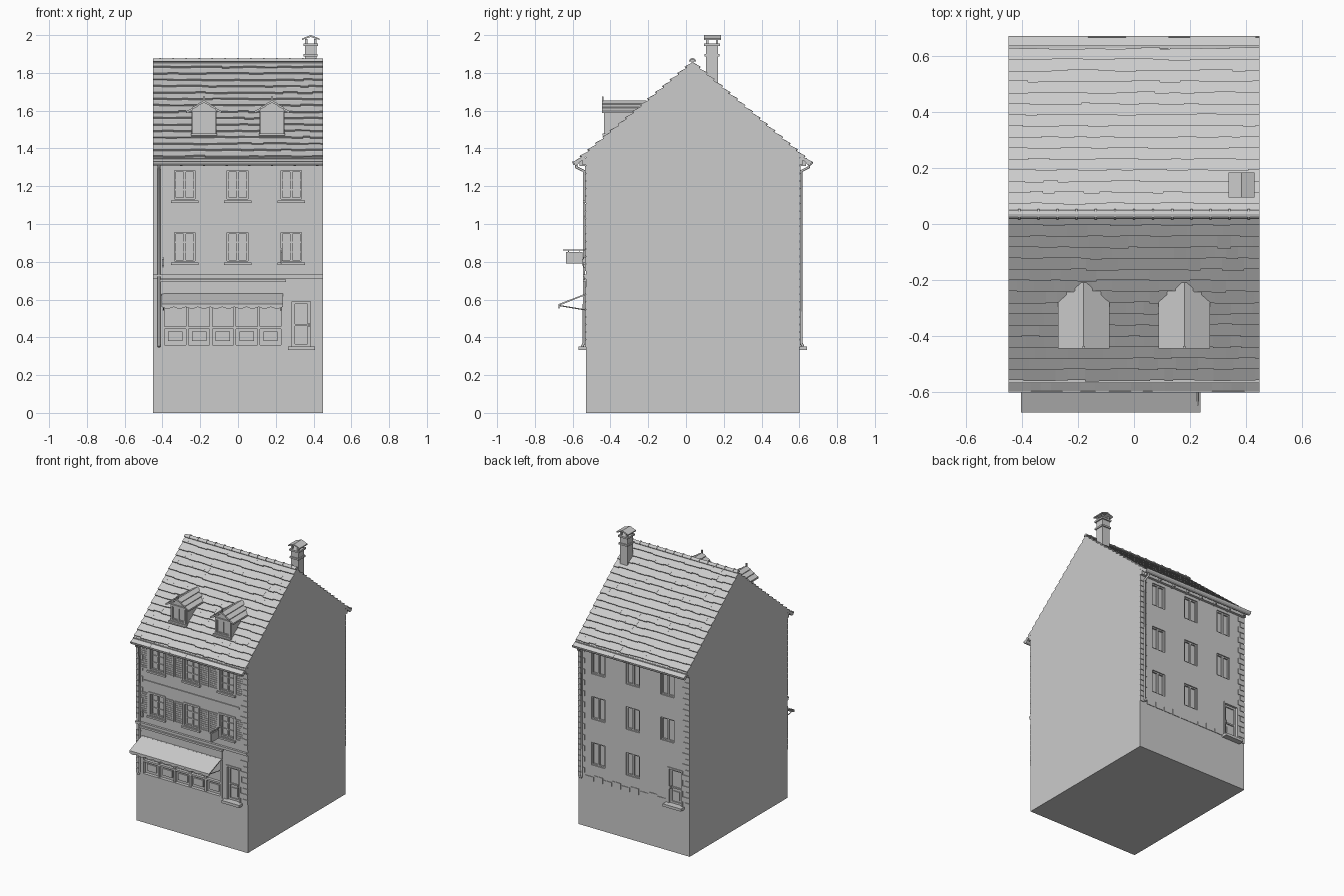
import bpy, bmesh, math, random

random.seed(4)
cube = bpy.data.objects.get("Cube")
if cube:
    bpy.data.objects.remove(cube, do_unlink=True)

grey = bpy.data.materials.new("stone grey")
grey.use_nodes = True
grey.diffuse_color = (0.6, 0.6, 0.6, 1)
grey.node_tree.nodes["Principled BSDF"].inputs["Base Color"].default_value = (0.6, 0.6, 0.6, 1)

HALF = 0.45                      # half width of the house
RIDGE_Y, RIDGE_Z = 0.035, 1.868
RUN, DROP = 0.635, 0.54          # roof slope, horizontal and vertical
LENGTH = math.hypot(RUN, DROP)
FRONT, BACK = (-0.53, -1), (0.60, 1)   # wall plane and outward direction


def prism(bm, pts, axis, a, b):
    """Extrude a profile along x (points are y, z) or along y (points are x, z)."""
    def ring(k):
        return [bm.verts.new((k, p, q) if axis == "x" else (p, k, q)) for p, q in pts]
    lo, hi = ring(a), ring(b)
    bm.faces.new(lo)
    bm.faces.new(hi[::-1])
    for i in range(len(pts)):
        j = (i + 1) % len(pts)
        bm.faces.new((lo[i], hi[i], hi[j], lo[j]))


def block(bm, wall, x0, x1, z0, z1, d0, d1):
    """Box on a wall, from depth d0 to d1 outward from its plane."""
    y, s = wall
    prism(bm, [(x0, z0), (x1, z0), (x1, z1), (x0, z1)], "y", y + s * d0, y + s * d1)


def frame(bm, wall, x0, x1, z0, z1, t, d0, d1):
    block(bm, wall, x0, x0 + t, z0, z1, d0, d1)
    block(bm, wall, x1 - t, x1, z0, z1, d0, d1)
    block(bm, wall, x0 + t, x1 - t, z0, z0 + t, d0, d1)
    block(bm, wall, x0 + t, x1 - t, z1 - t, z1, d0, d1)


def finish(name, bm):
    bmesh.ops.recalc_face_normals(bm, faces=bm.faces[:])
    mesh = bpy.data.meshes.new(name)
    bm.to_mesh(mesh)
    bm.free()
    mesh.materials.append(grey)
    ob = bpy.data.objects.new(name, mesh)
    bpy.context.collection.objects.link(ob)
    return ob


def tube(name, pts, r):
    cu = bpy.data.curves.new(name, "CURVE")
    cu.dimensions = "3D"
    cu.bevel_depth, cu.bevel_resolution, cu.use_fill_caps = r, 2, True
    sp = cu.splines.new("POLY")
    sp.points.add(len(pts) - 1)
    for p, co in zip(sp.points, pts):
        p.co = (*co, 1)
    cu.materials.append(grey)
    bpy.context.collection.objects.link(bpy.data.objects.new(name, cu))


def slope(s, t, n):
    """Point on the roof profile: t down the slope, n along its normal."""
    c, v = RUN / LENGTH, DROP / LENGTH
    return (RIDGE_Y + s * (t * c + n * v), RIDGE_Z - t * v + n * c)


# Openings, as wall, x0, x1, z0, z1
FRONT_X, BACK_X = (-0.282, -0.002, 0.282), (0.29, 0.01, -0.27)
front_windows = [(FRONT, x - 0.055, x + 0.055, z, z + 0.155) for x in FRONT_X for z in (0.80, 1.13)]
back_windows = [(BACK, x - 0.055, x + 0.055, z, z + 0.165)
                for x in BACK_X for z in (0.46, 0.795, 1.125) if x > -0.2 or z > 0.5]
doors = [(FRONT, 0.287, 0.383, 0.35, 0.59), (BACK, -0.385, -0.285, 0.35, 0.60)]
shop = (FRONT, -0.395, 0.235, 0.36, 0.62)

# House body with recessed openings
bm = bmesh.new()
wall_top = lambda wall: RIDGE_Z - 0.016 - DROP / RUN * abs(wall[0] - RIDGE_Y)
prism(bm, [(FRONT[0], 0), (BACK[0], 0), (BACK[0], wall_top(BACK)),
           (RIDGE_Y, RIDGE_Z - 0.016), (FRONT[0], wall_top(FRONT))], "x", -HALF, HALF)
body = finish("house_body", bm)
bm = bmesh.new()
for o in front_windows + back_windows + doors + [shop]:
    block(bm, *o, -0.018, 0.05)
cutter = finish("opening_cutter", bm)
cutter.hide_render = True
mod = body.modifiers.new("openings", "BOOLEAN")
mod.operation, mod.solver, mod.object = "DIFFERENCE", "EXACT", cutter
bpy.context.view_layer.objects.active = body
bpy.ops.object.modifier_apply(modifier=mod.name)
bpy.data.objects.remove(cutter, do_unlink=True)

# Window surrounds, glazing bars and sills
bm = bmesh.new()
for wall, x0, x1, z0, z1 in front_windows + back_windows:
    xc, h = (x0 + x1) / 2, z1 - z0
    if wall is FRONT:
        frame(bm, wall, x0 - 0.013, x1 + 0.013, z0 - 0.01, z1 + 0.012, 0.013, -0.01, 0.006)
        block(bm, wall, x0 - 0.018, x1 + 0.018, z0 - 0.018, z0 - 0.005, 0, 0.016)
        for k in (1, 2):
            block(bm, wall, x0, x1, z0 + h * k / 3 - 0.003, z0 + h * k / 3 + 0.003, -0.02, -0.011)
    frame(bm, wall, x0, x1, z0, z1, 0.009, -0.02, -0.008)
    block(bm, wall, xc - 0.006, xc + 0.006, z0, z1, -0.02, -0.008)
finish("windows", bm)

# Louvred shutters
bm = bmesh.new()
for wall, x0, x1, z0, z1 in front_windows:
    for a in (x0 - 0.083, x1 + 0.015):
        frame(bm, wall, a, a + 0.068, z0, z1, 0.008, 0, 0.006)
        for k in range(9):
            z = z0 + 0.012 + k * 0.015
            block(bm, wall, a + 0.008, a + 0.06, z, z + 0.009, 0, 0.004)
finish("shutters", bm)

# Doors with panels, surrounds, handles and steps
bm = bmesh.new()
for wall, x0, x1, z0, z1 in doors:
    frame(bm, wall, x0 - 0.012, x1 + 0.012, z0 - 0.012, z1 + 0.012, 0.012, -0.01, 0.006)
    frame(bm, wall, x0, x1, z0, z1, 0.014, -0.02, -0.01)
    block(bm, wall, x0 + 0.025, x1 - 0.025, z0 + 0.03, z0 + 0.09, -0.02, -0.012)
    block(bm, wall, x0, x1, z0 + 0.11, z0 + 0.12, -0.02, -0.01)
    block(bm, wall, x1 - 0.01, x1 - 0.004, z0 + 0.105, z0 + 0.125, -0.012, 0.006)
    block(bm, wall, x0 - 0.022, x1 + 0.025, 0.333, 0.352, 0, 0.04)
block(bm, FRONT, 0.392, 0.402, 0.50, 0.57, 0, 0.006)
finish("doors_and_steps", bm)

# Shopfront: surround, posts, stall panels, sign board
bm = bmesh.new()
_, x0, x1, z0, z1 = shop
frame(bm, FRONT, x0 - 0.01, x1 + 0.01, z0 - 0.015, z1 + 0.01, 0.015, -0.01, 0.006)
block(bm, FRONT, x0, x1, 0.445, 0.458, -0.02, 0.004)
for k in range(6):
    x = x0 + (x1 - x0) * k / 5
    block(bm, FRONT, x - 0.007, x + 0.007, z0, z1, -0.02, 0)
    if k < 5:
        block(bm, FRONT, x + 0.025, x + 0.101, z0 + 0.02, 0.43, -0.02, -0.008)
block(bm, FRONT, x0 - 0.01, x1 + 0.01, 0.635, 0.692, 0, 0.006)
block(bm, FRONT, x0 - 0.018, x1 + 0.018, 0.692, 0.706, 0, 0.016)
finish("shopfront", bm)

# Awning with scalloped valance and struts
bm = bmesh.new()
prism(bm, [(-0.53, 0.632), (-0.53, 0.624), (-0.672, 0.568), (-0.675, 0.576)], "x", -0.405, 0.238)
edge = [(-0.405 + 0.643 * k / 60, 0.561 - 0.009 * abs(math.sin(math.pi * k / 6))) for k in range(61)]
prism(bm, [(-0.405, 0.576)] + edge + [(0.238, 0.576)], "y", -0.675, -0.671)
finish("awning", bm)
for x in (-0.395, 0.228):
    tube("awning_strut", [(x, -0.53, 0.545), (x, -0.67, 0.568)], 0.003)

# String courses and eaves cornices
bm = bmesh.new()
block(bm, FRONT, -0.385, 0.385, 1.035, 1.046, 0, 0.007)
block(bm, FRONT, -HALF, HALF, 0.71, 0.722, 0, 0.01)
block(bm, FRONT, -HALF, HALF, 0.722, 0.732, 0, 0.016)
for wall in (FRONT, BACK):
    block(bm, wall, -HALF, HALF, 1.312, 1.345, 0, 0.018)
    block(bm, wall, -HALF, HALF, 1.335, 1.35, 0, 0.04)
    for k in range(8):
        x = -0.42 + k * 0.12
        block(bm, wall, x - 0.006, x + 0.006, 1.308, 1.335, 0, 0.035)
finish("cornices", bm)

# Corner quoins and rear plinth stones
bm = bmesh.new()
for wall in (FRONT, BACK):
    for k in range(24):
        z, w = 0.35 + k * 0.04, 0.055 if k % 2 else 0.035
        if wall is FRONT and 0.69 < z + 0.036 < 0.77:
            continue
        for s in (-1, 1):
            block(bm, wall, *sorted((s * HALF, s * (HALF - w))), z, z + 0.036, 0, 0.005)
for k in range(9):
    x = -0.26 + k * 0.073
    block(bm, BACK, x, x + 0.066, 0.345, 0.375 + 0.012 * (k % 2), 0, 0.004)
finish("quoins", bm)

# Roof deck and overlapping tile courses
bm = bmesh.new()
for s in (-1, 1):
    prism(bm, [slope(s, 0, -0.01), slope(s, LENGTH, -0.01), slope(s, LENGTH, -0.024),
               (RIDGE_Y, RIDGE_Z - 0.05)], "x", -HALF, HALF)
finish("roof_deck", bm)
bm = bmesh.new()
ROWS = 16
for s in (-1, 1):
    for r in range(ROWS):
        t0, t1 = LENGTH * r / ROWS, LENGTH * (r + 1) / ROWS
        x = -HALF
        while x < HALF:
            end = min(HALF, x + random.uniform(0.03, 0.08))
            j = t1 + random.uniform(-0.004, 0.004)
            prism(bm, [slope(s, t0, -0.011), slope(s, j, 0), slope(s, j, -0.011)], "x", x, end)
            x = end
finish("roof_tiles", bm)

# Ridge capping with overlapping collars
bm = bmesh.new()
def cap(r, a, b):
    arc = [math.pi * k / 6 for k in range(7)]
    prism(bm, [(RIDGE_Y + r * math.cos(t), RIDGE_Z - 0.008 + r * math.sin(t)) for t in arc], "x", a, b)
cap(0.015, -HALF, HALF)
for k in range(13):
    x = -0.411 + k * 0.0685
    cap(0.019, x - 0.004, x + 0.004)
finish("ridge_caps", bm)

# Half-round gutters and downpipes
bm = bmesh.new()
for s in (-1, 1):
    yc = RIDGE_Y + s * (RUN - 0.016)
    arc = [math.pi + math.pi * k / 6 for k in range(7)]
    outer = [(yc + 0.02 * math.cos(a), 1.332 + 0.022 * math.sin(a)) for a in arc]
    inner = [(yc + 0.016 * math.cos(a), 1.332 + 0.018 * math.sin(a)) for a in reversed(arc)]
    prism(bm, outer + inner, "x", -HALF, HALF)
finish("gutters", bm)
for x, (y, s) in ((-0.418, FRONT), (0.418, BACK)):
    tube("downpipe", [(x, y + s * 0.052, 1.315), (x, y + s * 0.05, 1.30), (x, y + s * 0.01, 1.28),
                      (x, y + s * 0.01, 0.37), (x, y + s * 0.02, 0.35)], 0.007)

# Dormers
for xc in (-0.18, 0.18):
    plane = (-0.425, -1)
    bm = bmesh.new()
    prism(bm, [(xc - 0.066, 1.44), (xc + 0.066, 1.44), (xc + 0.066, 1.605),
               (xc, 1.648), (xc - 0.066, 1.605)], "y", -0.425, -0.21)
    frame(bm, plane, xc - 0.062, xc + 0.062, 1.478, 1.598, 0.012, 0, 0.01)
    frame(bm, plane, xc - 0.05, xc + 0.05, 1.49, 1.586, 0.007, 0, 0.005)
    block(bm, plane, xc - 0.005, xc + 0.005, 1.49, 1.586, 0, 0.006)
    block(bm, plane, xc - 0.07, xc + 0.07, 1.468, 1.48, 0, 0.018)
    finish("dormer", bm)
    bm = bmesh.new()
    for s in (-1, 1):
        for k in range(3):
            a, b = 0.093 * k / 3, 0.093 * (k + 1) / 3
            za, zb = 1.654 - 0.65 * a, 1.659 - 0.65 * b
            prism(bm, [(xc + s * a, za), (xc + s * b, zb), (xc + s * b, zb - 0.012),
                       (xc + s * a, za - 0.012)], "y", -0.445, -0.21)
    block(bm, plane, xc - 0.004, xc + 0.004, 1.645, 1.675, 0.012, 0.02)
    finish("dormer_roof", bm)

# Chimney with bands and a small pitched cover
bm = bmesh.new()
mid = (0.138, 1)
for hx, hy, z0, z1 in ((0.03, 0.032, 1.70, 1.955), (0.037, 0.04, 1.888, 1.9),
                       (0.039, 0.042, 1.943, 1.955)):
    block(bm, mid, 0.385 - hx, 0.385 + hx, z0, z1, -hy, hy)
for sx in (-1, 1):
    for sy in (-1, 1):
        block(bm, mid, 0.385 + sx * 0.024 - 0.006, 0.385 + sx * 0.024 + 0.006, 1.95, 1.98,
              sy * 0.026 - 0.006, sy * 0.026 + 0.006)
prism(bm, [(0.338, 1.974), (0.385, 1.99), (0.432, 1.974), (0.432, 1.982), (0.385, 2.0),
           (0.338, 1.982)], "y", 0.095, 0.185)
finish("chimney", bm)

# Hanging sign on a bracket, and a wall lamp
bm = bmesh.new()
block(bm, FRONT, 0.224, 0.232, 0.79, 0.852, 0.018, 0.105)
block(bm, FRONT, 0.225, 0.231, 0.86, 0.866, 0, 0.12)
for d in (0.03, 0.09):
    block(bm, FRONT, 0.226, 0.23, 0.85, 0.862, d, d + 0.004)
block(bm, FRONT, 0.22, 0.236, 0.775, 0.87, 0, 0.006)
finish("hanging_sign", bm)
bm = bmesh.new()
block(bm, FRONT, -0.403, -0.391, 0.78, 0.815, 0.004, 0.02)
block(bm, FRONT, -0.4, -0.394, 0.77, 0.825, 0, 0.012)
finish("wall_lamp", bm)
